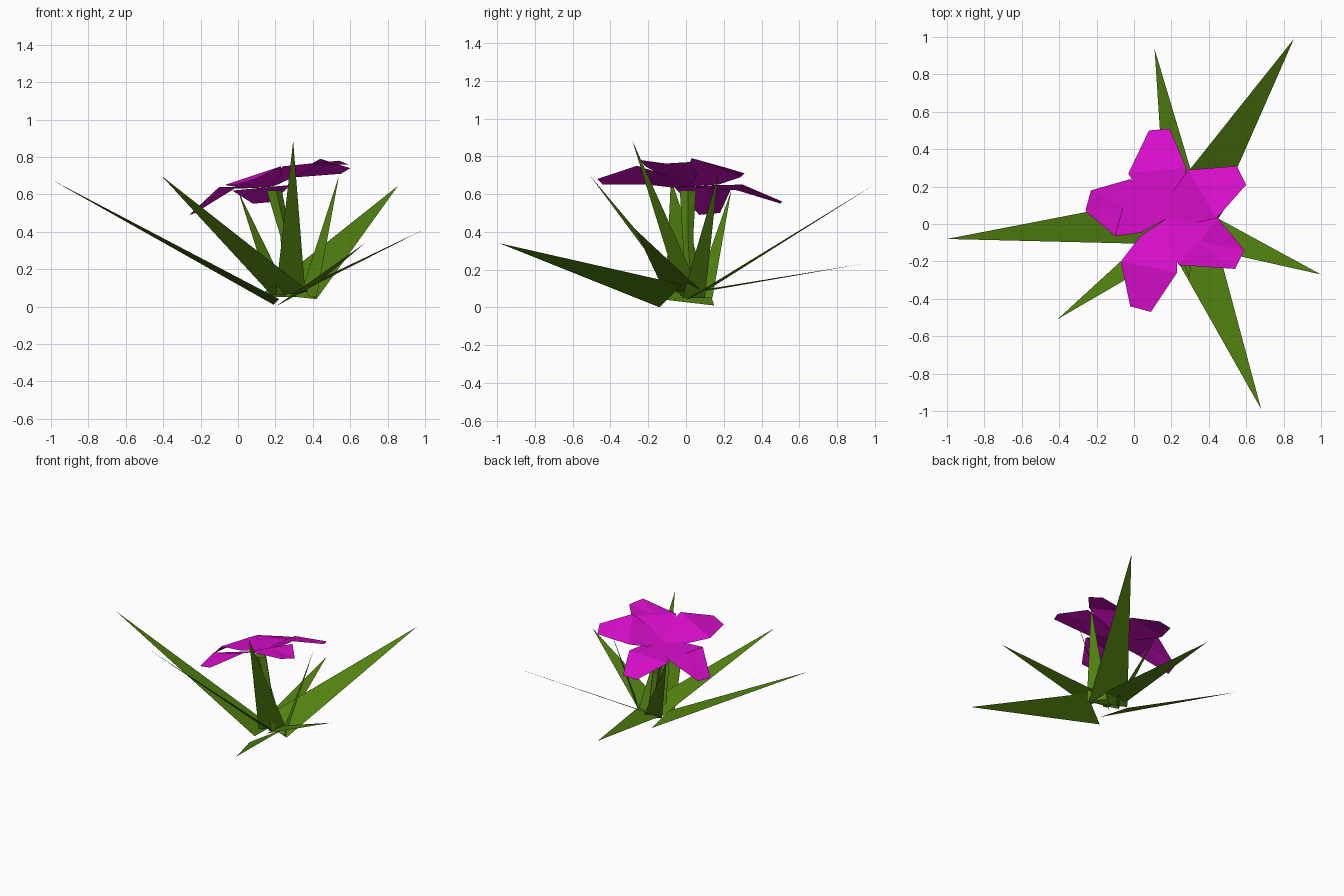
import bpy, math
from mathutils import Vector


def material(name, rgb):
    m = bpy.data.materials.new(name)
    m.diffuse_color = (*rgb, 1)
    return m


GREEN = material("leaf_green", (0.085, 0.225, 0.005))
MAGENTA = material("petal_magenta", (0.68, 0.004, 0.59))


def add_mesh(name, verts, faces, mat, face_up=False):
    me = bpy.data.meshes.new(name)
    me.from_pydata([tuple(v) for v in verts], [], faces)
    me.update()
    if face_up and sum(p.normal.z * p.area for p in me.polygons) < 0:
        me.flip_normals()
    me.materials.append(mat)
    ob = bpy.data.objects.new(name, me)
    bpy.context.collection.objects.link(ob)
    return ob


# Blade leaves: tip, then the two ends of the base
leaves = [
    ((-1.00, -0.08, 0.68), (0.19, 0.15, 0.01), (0.22, -0.11, 0.04)),
    ((-0.41, -0.51, 0.70), (0.18, 0.03, 0.06), (0.38, -0.05, 0.08)),
    ((0.68, -0.99, 0.34), (0.20, -0.14, 0.00), (0.42, -0.02, 0.12)),
    ((1.00, -0.27, 0.415), (0.32, 0.10, 0.07), (0.33, -0.12, 0.095)),
    ((0.855, 0.99, 0.645), (0.42, 0.00, 0.04), (0.13, 0.08, 0.07)),
    ((0.11, 0.935, 0.23), (0.165, 0.10, 0.085), (0.36, 0.10, 0.095)),
    ((0.295, -0.285, 0.885), (0.20, -0.03, 0.06), (0.36, 0.08, 0.07)),
    ((0.54, 0.17, 0.70), (0.33, 0.10, 0.05), (0.42, -0.02, 0.05)),
    ((0.00, 0.24, 0.62), (0.18, 0.04, 0.05), (0.28, 0.14, 0.05)),
]
for i, pts in enumerate(leaves):
    add_mesh(f"leaf_{i + 1}", pts, [(0, 1, 2)], GREEN, True)

# Flower stem: five-sided, slightly bent
rings = [((0.28, 0.03, 0.05), 0.03), ((0.25, 0.01, 0.38), 0.03), ((0.19, 0.01, 0.62), 0.045)]
n = 5
verts = [Vector(c) + Vector((r * math.cos(k * math.tau / n), r * math.sin(k * math.tau / n), 0))
         for c, r in rings for k in range(n)]
faces = [(j * n + k, j * n + (k + 1) % n, (j + 1) * n + (k + 1) % n, (j + 1) * n + k)
         for j in range(2) for k in range(n)]
faces += [tuple(reversed(range(n))), tuple(range(2 * n, 3 * n))]
add_mesh("stem", verts, faces, GREEN)

# Petals: shoulder, tip, tip, shoulder; creased around a middle point
centre = Vector((0.175, 0.03, 0.64))
petals = [
    ((0.28, 0.30, 0.65), (0.19, 0.51, 0.56), (0.08, 0.50, 0.55), (-0.03, 0.27, 0.62)),
    ((0.44, 0.03, 0.79), (0.60, 0.21, 0.74), (0.55, 0.31, 0.71), (0.29, 0.29, 0.69)),
    ((0.24, -0.22, 0.75), (0.54, -0.24, 0.78), (0.59, -0.14, 0.76), (0.45, 0.03, 0.77)),
    ((-0.07, -0.20, 0.65), (-0.02, -0.44, 0.65), (0.09, -0.47, 0.68), (0.23, -0.26, 0.75)),
    ((-0.02, 0.24, 0.63), (-0.23, 0.18, 0.50), (-0.26, 0.07, 0.49), (-0.10, -0.065, 0.64)),
]
for i, pts in enumerate(petals):
    a, b, c, d = map(Vector, pts)
    mid = (a + d) / 2
    # broad throat corners close the gaps between neighbouring petals
    inner_a = centre.lerp(a, 0.45) + (a - mid) * 0.22
    inner_d = centre.lerp(d, 0.45) + (d - mid) * 0.22
    verts = [centre, inner_a, a, b, c, d, inner_d, mid]
    faces = [(0, 1, 7), (1, 2, 7), (2, 3, 7), (3, 4, 7), (4, 5, 7), (5, 6, 7), (6, 0, 7)]
    add_mesh(f"petal_{i + 1}", verts, faces, MAGENTA, True)
